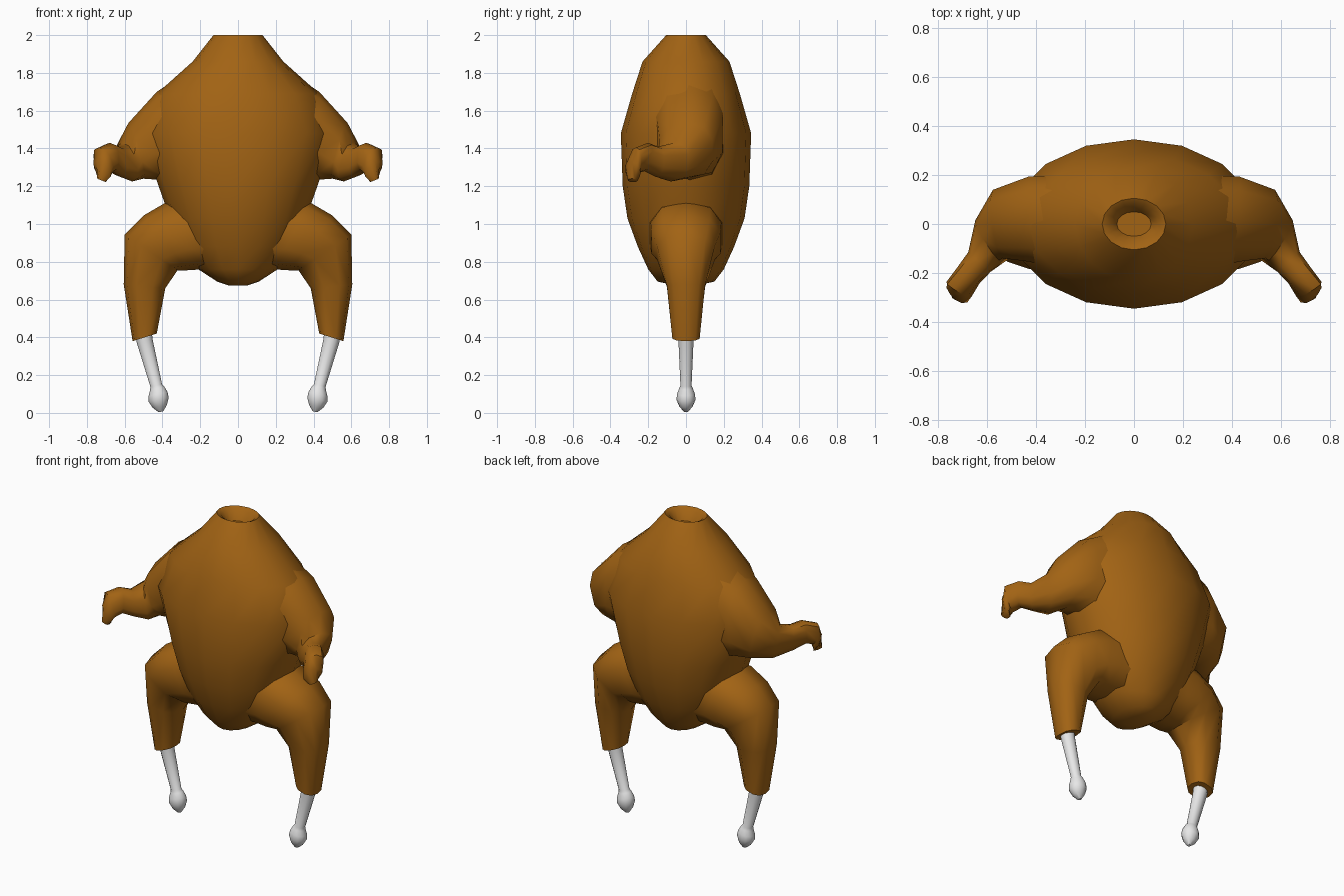
import bpy, bmesh, math
from mathutils import Vector

if "Cube" in bpy.data.objects:
    bpy.data.objects.remove(bpy.data.objects["Cube"])


def material(name, rgb):
    m = bpy.data.materials.new(name)
    m.diffuse_color = (*rgb, 1)
    m.use_nodes = True
    m.node_tree.nodes["Principled BSDF"].inputs["Base Color"].default_value = m.diffuse_color
    return m


SKIN = material("roasted_brown", (0.36, 0.125, 0.007))
BONE = material("bone_white", (0.8, 0.8, 0.8))


def loft(name, sections, mat, sides, power=1.0, angle=50):
    """Skin a closed tube over sections of (centre, half axis a, half axis b)."""
    bm = bmesh.new()
    rings = []
    for c, a, b in sections:
        ring = []
        for i in range(sides):
            t = 2 * math.pi * i / sides
            u, v = math.cos(t), math.sin(t)
            u = math.copysign(abs(u) ** power, u)
            v = math.copysign(abs(v) ** power, v)
            ring.append(bm.verts.new(Vector(c) + Vector(a) * u + Vector(b) * v))
        rings.append(ring)
    for r, s in zip(rings, rings[1:]):
        for i in range(sides):
            j = (i + 1) % sides
            bm.faces.new((r[i], r[j], s[j], s[i]))
    bm.faces.new(rings[0])
    bm.faces.new(rings[-1])
    bmesh.ops.recalc_face_normals(bm, faces=bm.faces)
    me = bpy.data.meshes.new(name)
    bm.to_mesh(me)
    bm.free()
    me.materials.append(mat)
    ob = bpy.data.objects.new(name, me)
    bpy.context.collection.objects.link(ob)
    bpy.ops.object.select_all(action='DESELECT')
    ob.select_set(True)
    bpy.context.view_layer.objects.active = ob
    bpy.ops.object.shade_smooth_by_angle(angle=math.radians(angle))
    return ob


def span(low, high, depth):
    """Section stretched between two points, with a half depth vector."""
    low, high = Vector(low), Vector(high)
    return (low + high) / 2, (high - low) / 2, Vector(depth)


def flip(section, s):
    return tuple(Vector((s * v[0], v[1], v[2])) for v in section)


# body: stacked ovals, ending in the hollow neck opening
body = [(0.675, .05, .06), (0.695, .11, .15), (0.76, .21, .20), (0.88, .30, .255),
        (1.03, .36, .31), (1.2, .42, .335), (1.48, .51, .345), (1.69, .43, .285),
        (1.86, .24, .23), (2.0, .13, .105), (1.985, .10, .08), (1.93, .07, .05)]
loft("body", [((0, 0, z), (rx, 0, 0), (0, ry, 0)) for z, rx, ry in body], SKIN, 16)

# wing: broad shoulder tapering to a bent tip that points forward
wing = [
    span((.22, 0, 1.16), (.22, 0, 1.84), (0, .21, 0)),
    span((.43, .02, 1.235), (.43, .02, 1.70), (0, .18, 0)),
    span((.50, .0, 1.24), (.58, .0, 1.535), (.02, .145, 0)),
    span((.56, -.08, 1.225), (.615, -.06, 1.43), (.05, .085, 0)),
    span((.625, -.16, 1.25), (.635, -.15, 1.41), (.045, .04, 0)),
    span((.67, -.22, 1.28), (.68, -.20, 1.43), (.045, .03, 0)),
    span((.69, -.265, 1.265), (.735, -.265, 1.405), (.045, .03, 0)),
    span((.69, -.28, 1.235), (.75, -.285, 1.33), (.03, .04, -.01)),
    span((.70, -.28, 1.222), (.745, -.285, 1.24), (0, .025, 0)),
]

# leg: thigh emerging from the body and bending down to the ankle
leg = [
    span((.08, 0, .76), (.30, 0, 1.12), (0, .20, 0)),
    span((.19, 0, .76), (.38, 0, 1.115), (0, .195, 0)),
    span((.27, 0, .755), (.50, 0, 1.045), (0, .19, 0)),
    span((.32, 0, .755), (.60, 0, .945), (0, .16, 0)),
    span((.385, 0, .66), (.605, 0, .68), (0, .105, 0)),
    span((.43, 0, .42), (.558, 0, .38), (0, .075, 0)),
]

# leg bone: tapering shaft with a rounded knob, as (x, z, radius)
bone = [(.505, .46, .044), (.494, .38, .042), (.433, .145, .031), (.427, .13, .038),
        (.423, .10, .050), (.420, .07, .053), (.414, .035, .038), (.408, .006, .012)]

for s, side in ((1, "right"), (-1, "left")):
    loft(side + "_wing", [flip(x, s) for x in wing], SKIN, 10, .8)
    loft(side + "_leg", [flip(x, s) for x in leg], SKIN, 10, .8)
    loft(side + "_leg_bone", [((s * x, 0, z), (r, 0, -s * r * .2), (0, r * .95, 0))
                              for x, z, r in bone], BONE, 12)
